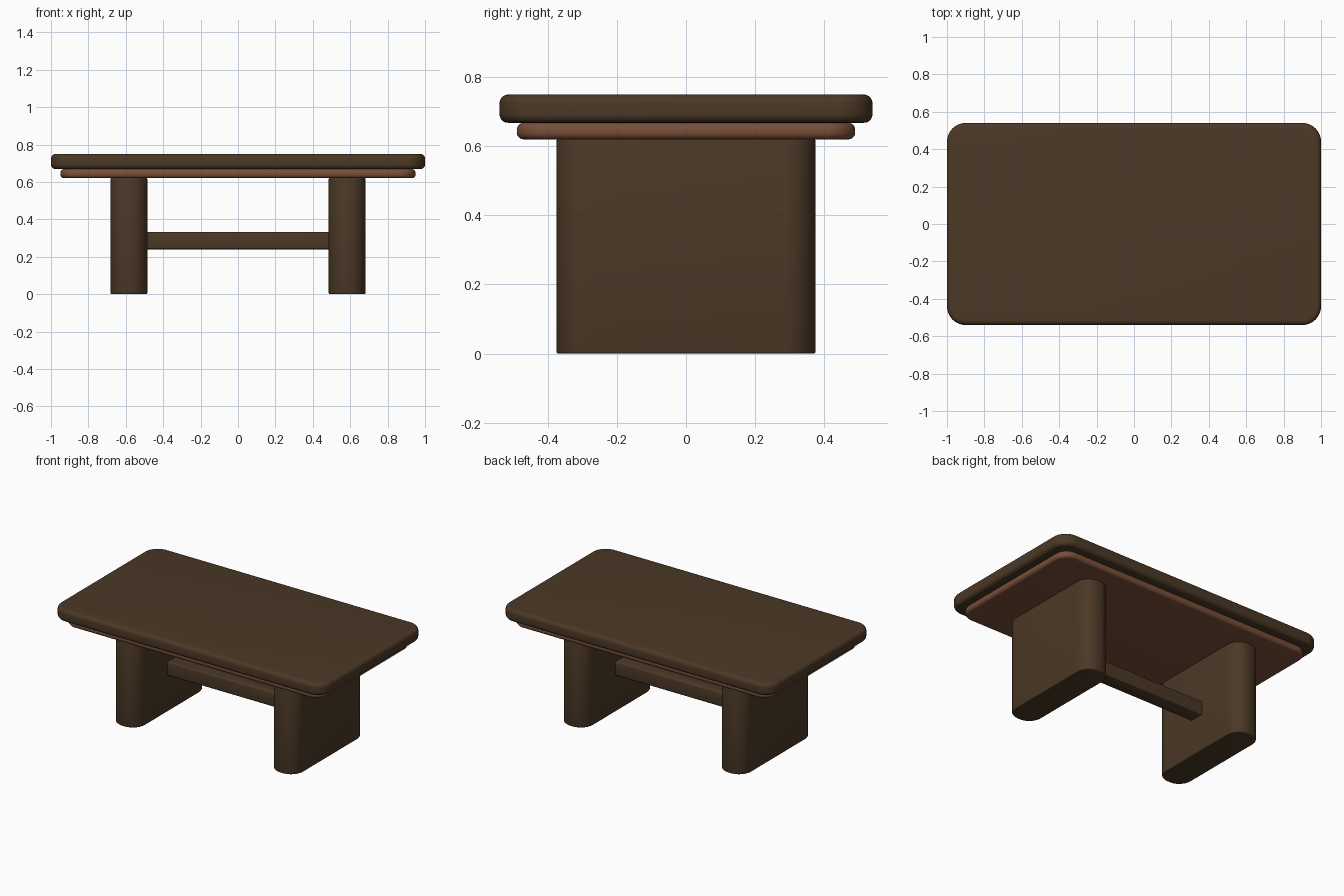
import bpy, bmesh, math

if "Cube" in bpy.data.objects:
    bpy.data.objects.remove(bpy.data.objects["Cube"])


def material(name, colour):
    m = bpy.data.materials.new(name)
    m.diffuse_color = (*colour, 1.0)
    m.use_nodes = True
    m.node_tree.nodes["Principled BSDF"].inputs["Base Color"].default_value = m.diffuse_color
    return m


dark_wood = material("dark_walnut", (0.070, 0.040, 0.019))
warm_wood = material("warm_brown_wood", (0.190, 0.078, 0.040))


def slab(name, x, y, z, corner, edge, mat, edge_segments=5):
    """Box between (min, max) ranges: rounded vertical corners, then softened rims."""
    bm = bmesh.new()
    bmesh.ops.create_cube(bm, size=1.0)
    for v in bm.verts:
        v.co = [r[0] if c < 0 else r[1] for c, r in zip(v.co, (x, y, z))]
    upright = [e for e in bm.edges
               if abs(e.verts[0].co.z - e.verts[1].co.z) > 1e-5]
    bmesh.ops.bevel(bm, geom=upright, offset=corner, segments=10,
                    profile=0.5, affect='EDGES')
    rims = [e for e in bm.edges
            if abs(e.verts[0].co.z - e.verts[1].co.z) < 1e-5]
    bmesh.ops.bevel(bm, geom=rims, offset=edge, segments=edge_segments,
                    profile=0.5, affect='EDGES')
    bmesh.ops.recalc_face_normals(bm, faces=bm.faces)
    mesh = bpy.data.meshes.new(name)
    bm.to_mesh(mesh)
    bm.free()
    mesh.materials.append(mat)
    obj = bpy.data.objects.new(name, mesh)
    bpy.context.collection.objects.link(obj)
    bpy.ops.object.select_all(action='DESELECT')
    obj.select_set(True)
    bpy.context.view_layer.objects.active = obj
    bpy.ops.object.shade_smooth_by_angle(angle=math.radians(35))
    return obj


# Thick top and the smaller board beneath it
slab("table_top", (-1, 1), (-0.54, 0.54), (0.668, 0.75), 0.10, 0.025, dark_wood)
slab("under_top", (-0.95, 0.95), (-0.49, 0.49), (0.62, 0.668), 0.09, 0.02, warm_wood)

# Two wide panel legs with rounded ends
for side, cx in (("left", -0.583), ("right", 0.583)):
    slab(side + "_panel_leg", (cx - 0.098, cx + 0.098), (-0.375, 0.375),
         (0.0, 0.621), 0.09, 0.006, dark_wood, 3)

# Stretcher bar joining the legs
slab("stretcher", (-0.50, 0.50), (-0.05, 0.05), (0.24, 0.333), 0.008, 0.008, dark_wood, 3)
